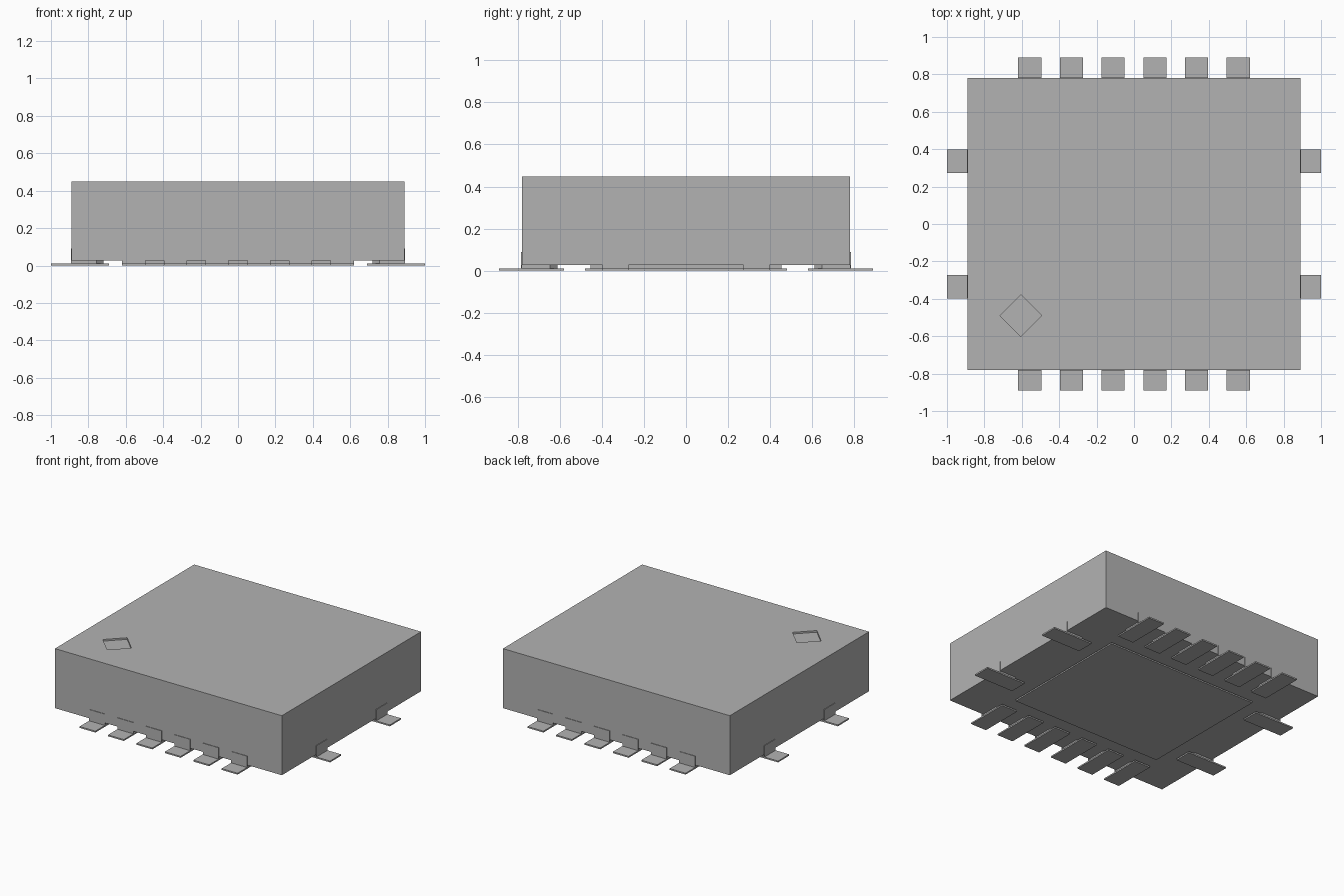
import bpy
import bmesh
from math import pi
from mathutils import Matrix, Vector

if "Cube" in bpy.data.objects:
    bpy.data.objects.remove(bpy.data.objects["Cube"], do_unlink=True)

grey = bpy.data.materials.new("plain grey")
grey.use_nodes = True
grey.diffuse_color = (0.45, 0.45, 0.45, 1)
grey.node_tree.nodes["Principled BSDF"].inputs["Base Color"].default_value = grey.diffuse_color

HALF_X, HALF_Y = 0.89, 0.78
FOOT_TOP, BODY_BOTTOM, BODY_TOP = 0.01, 0.026, 0.448


def prism(bm, outline, z0, z1):
    """Extrude a flat outline from z0 to z1."""
    face = bm.faces.new([bm.verts.new((x, y, z0)) for x, y in outline])
    top = bmesh.ops.extrude_face_region(bm, geom=[face])["geom"]
    verts = [v for v in top if isinstance(v, bmesh.types.BMVert)]
    bmesh.ops.translate(bm, verts=verts, vec=(0, 0, z1 - z0))


def block(bm, x0, x1, y0, y1, z0, z1):
    prism(bm, [(x0, y0), (x1, y0), (x1, y1), (x0, y1)], z0, z1)


def finish(bm, name):
    bmesh.ops.recalc_face_normals(bm, faces=bm.faces)
    mesh = bpy.data.meshes.new(name)
    bm.to_mesh(mesh)
    bm.free()
    mesh.materials.append(grey)
    obj = bpy.data.objects.new(name, mesh)
    bpy.context.collection.objects.link(obj)
    return obj


# Package body with a shallow diamond-shaped corner mark
bm = bmesh.new()
block(bm, -HALF_X, HALF_X, -HALF_Y, HALF_Y, BODY_BOTTOM, BODY_TOP)
body = finish(bm, "package_body")

bm = bmesh.new()
cx, cy, r = -0.605, -0.49, 0.112
prism(bm, [(cx + r, cy), (cx, cy + r), (cx - r, cy), (cx, cy - r)], BODY_TOP - 0.012, BODY_TOP + 0.1)
cutter = finish(bm, "corner_mark_cutter")
cutter.hide_render = True
cutter.hide_viewport = True
cut = body.modifiers.new("corner mark", "BOOLEAN")
cut.object = cutter
cut.solver = "EXACT"

# Stepped centre pad under the body
bm = bmesh.new()
block(bm, -0.59, 0.59, -0.48, 0.48, 0, FOOT_TOP)
block(bm, -0.565, 0.565, -0.455, 0.455, FOOT_TOP, BODY_BOTTOM)
finish(bm, "centre_pad")


def lead_mesh():
    """Lead facing -y, with the body wall at y = 0."""
    bm = bmesh.new()
    w, s, c = 0.062, 0.053, 0.037
    block(bm, -w, w, -0.11, 0.2, 0, FOOT_TOP)
    # Spacer between foot and body, with cut inner corners
    prism(bm, [(-s, -0.004), (s, -0.004), (s, 0.17 - c), (s - c, 0.17),
               (c - s, 0.17), (-s, 0.17 - c)], FOOT_TOP, BODY_BOTTOM)
    # Thin riser against the body wall
    block(bm, -w, w, -0.004, 0.001, FOOT_TOP, 0.09)
    return bm


def place_leads(side, angle, wall, offsets):
    for i, offset in enumerate(offsets, 1):
        bm = lead_mesh()
        turn = Matrix.Rotation(angle, 4, "Z") @ Matrix.Translation(Vector((offset, -wall, 0)))
        bmesh.ops.transform(bm, matrix=turn, verts=bm.verts)
        finish(bm, f"{side}_lead_{i}")


row = [(i - 2.5) * 0.223 for i in range(6)]
pair = [-0.335, 0.335]
place_leads("front", 0, HALF_Y, row)
place_leads("back", pi, HALF_Y, row)
place_leads("left", pi / 2, HALF_X, pair)
place_leads("right", -pi / 2, HALF_X, pair)
